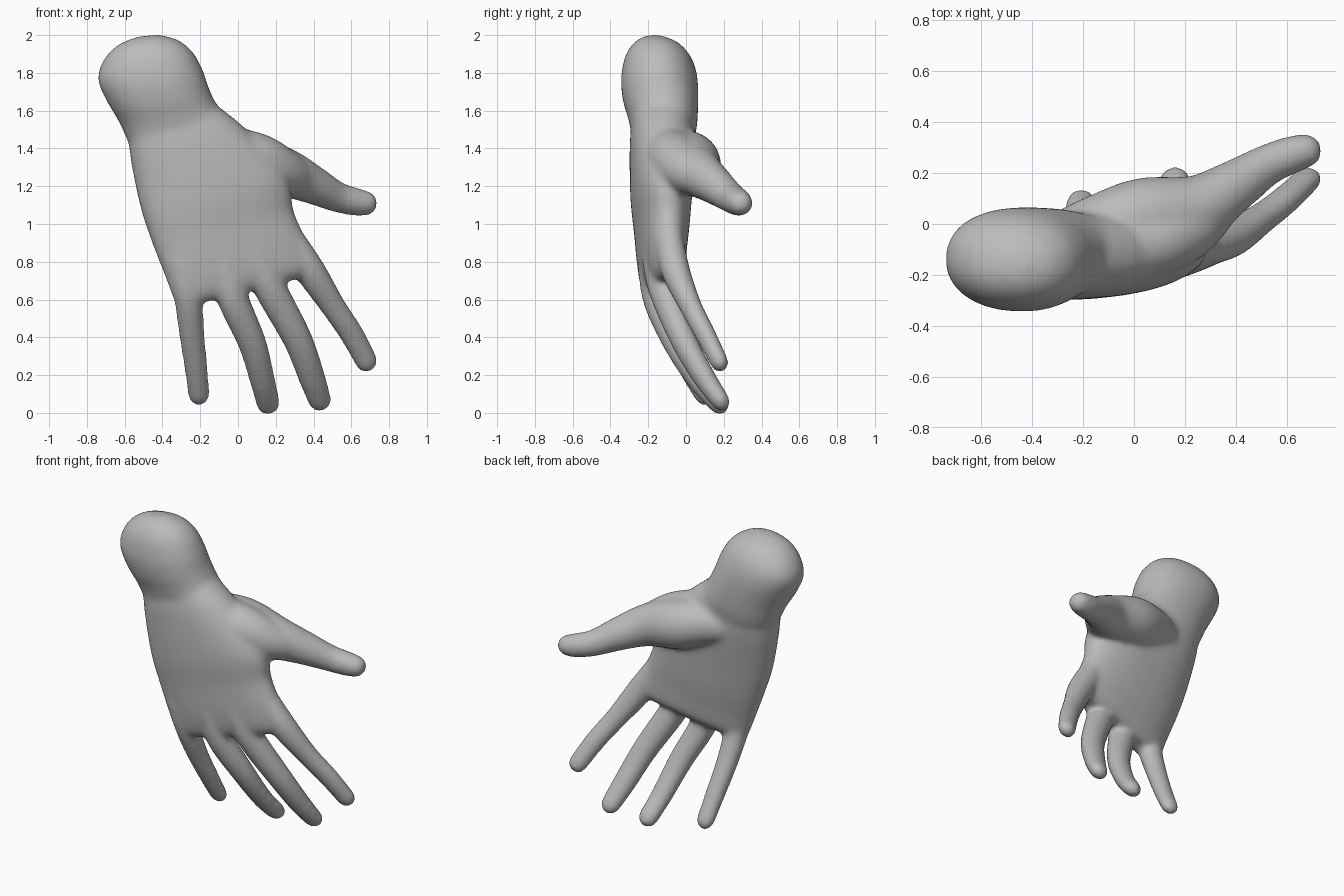
import bpy
import bmesh
import math
from mathutils import Vector

cube = bpy.data.objects.get("Cube")
if cube:
    bpy.data.objects.remove(cube, do_unlink=True)

SIDES = 32
STEPS = 6


def spline(points):
    """Catmull-Rom interpolation through tuples of numbers."""
    pts = [Vector(p) for p in points]
    out = []
    for i in range(len(pts) - 1):
        a, b, c, d = pts[max(i - 1, 0)], pts[i], pts[i + 1], pts[min(i + 2, len(pts) - 1)]
        for k in range(STEPS):
            t = k / STEPS
            out.append(b + (c - a) * (t / 2)
                       + (a * 2 - b * 5 + c * 4 - d) * (t * t / 2)
                       + (b * 3 - a - c * 3 + d) * (t ** 3 / 2))
    return out + [pts[-1]]


def power(value, exponent):
    return math.copysign(abs(value) ** exponent, value)


def loft(bm, rings, roundness):
    """Skin a closed body over rings of (centre, half side vector, half depth vector)."""
    loops = []
    for centre, side, depth in rings:
        loop = []
        for k in range(SIDES):
            a = math.tau * k / SIDES
            loop.append(bm.verts.new(centre + side * power(math.cos(a), roundness)
                                     + depth * power(math.sin(a), roundness)))
        loops.append(loop)
    for one, two in zip(loops, loops[1:]):
        for k in range(SIDES):
            j = (k + 1) % SIDES
            bm.faces.new((one[k], one[j], two[j], two[k]))
    bm.faces.new(list(reversed(loops[0])))
    bm.faces.new(loops[-1])


def slab(bm, stations, roundness):
    """Wide body: each station is left x, z, right x, z, left y, right y, half depth."""
    rows = []
    for lx, lz, rx, rz, ly, ry, d in spline(stations):
        left, right = Vector((lx, ly, lz)), Vector((rx, ry, rz))
        rows.append(((left + right) / 2, (right - left) / 2, d))
    rings = []
    for i, (centre, side, d) in enumerate(rows):
        along = rows[min(i + 1, len(rows) - 1)][0] - rows[max(i - 1, 0)][0]
        rings.append((centre, side, along.cross(side).normalized() * d))
    loft(bm, rings, roundness)


def digit(bm, stations, flatten=0.0):
    """Tapered finger with rounded ends, flatter towards the tip: stations are x, y, z, radius."""
    rows = [(Vector(s[:3]), s[3]) for s in spline(stations)]
    start, end = rows[0], rows[-1]
    back = (start[0] - rows[1][0]).normalized()
    ahead = (end[0] - rows[-2][0]).normalized()
    angles = [math.radians(a) for a in (25, 50, 75)]
    tail = [(start[0] + back * start[1] * math.sin(a), start[1] * math.cos(a)) for a in reversed(angles)]
    tip = [(end[0] + ahead * end[1] * math.sin(a), end[1] * math.cos(a)) for a in angles]
    rows = tail + rows + tip
    rings = []
    for i, (centre, r) in enumerate(rows):
        along = (rows[min(i + 1, len(rows) - 1)][0] - rows[max(i - 1, 0)][0]).normalized()
        side = along.cross(Vector((0, 1, 0))).normalized()
        rings.append((centre, side * r, along.cross(side) * r * (1 - flatten * i / len(rows))))
    loft(bm, rings, 1.0)


bm = bmesh.new()

# Rounded wrist stump
slab(bm, [(-.54, 1.99, -.42, 2.003, -.16, -.165, .04),
          (-.64, 1.945, -.32, 1.975, -.155, -.17, .115),
          (-.71, 1.87, -.24, 1.91, -.145, -.17, .17),
          (-.742, 1.77, -.185, 1.81, -.13, -.16, .2),
          (-.70, 1.66, -.15, 1.71, -.13, -.14, .202),
          (-.63, 1.54, -.11, 1.63, -.125, -.12, .187),
          (-.575, 1.42, -.06, 1.57, -.125, -.11, .172),
          (-.50, 1.30, -.02, 1.45, -.13, -.11, .14)], .92)

# Palm
slab(bm, [(-.58, 1.46, -.10, 1.62, -.135, -.11, .165),
          (-.565, 1.32, .05, 1.495, -.145, -.105, .172),
          (-.515, 1.08, .255, 1.26, -.165, -.095, .16),
          (-.455, .90, .295, 1.07, -.17, -.085, .14),
          (-.39, .73, .36, .92, -.175, -.08, .12),
          (-.345, .61, .41, .79, -.17, -.07, .098),
          (-.31, .56, .38, .73, -.16, -.065, .055)], .88)

# Little, ring, middle and index fingers
digit(bm, [(-.30, -.18, .80, .08), (-.265, -.16, .62, .076), (-.245, -.08, .42, .068),
           (-.22, .02, .22, .062), (-.207, .09, .093, .058)], .22)
digit(bm, [(-.08, -.175, .80, .085), (-.025, -.15, .60, .084), (.075, -.055, .37, .076),
           (.13, .065, .17, .068), (.16, .17, .048, .064)], .22)
digit(bm, [(.08, -.155, .86, .085), (.17, -.12, .66, .087), (.315, -.015, .39, .079),
           (.39, .095, .19, .072), (.433, .18, .066, .063)], .22)
digit(bm, [(.22, -.10, 1.0, .075), (.37, -.06, .77, .083), (.50, .022, .57, .068),
           (.60, .10, .42, .065), (.68, .175, .272, .061)], .22)

# Thumb with the fleshy mound at its root
digit(bm, [(-.26, -.06, 1.37, .12), (-.12, -.015, 1.36, .14), (.04, .025, 1.325, .157),
           (.24, .06, 1.275, .132), (.38, .14, 1.215, .106), (.52, .23, 1.145, .082),
           (.62, .272, 1.118, .075), (.672, .287, 1.11, .068)])

# Skin bridging the thumb and the edge of the palm
digit(bm, [(-.05, -.09, 1.37, .15), (.11, -.055, 1.335, .143),
           (.23, .0, 1.28, .125), (.33, .08, 1.24, .095)])

bmesh.ops.recalc_face_normals(bm, faces=bm.faces)
mesh = bpy.data.meshes.new("hand")
bm.to_mesh(mesh)
bm.free()
hand = bpy.data.objects.new("hand", mesh)
bpy.context.collection.objects.link(hand)

# Plain grey finish
grey = bpy.data.materials.new("plain grey")
grey.use_nodes = True
colour = (.5, .5, .5, 1)
grey.diffuse_color = colour
grey.node_tree.nodes["Principled BSDF"].inputs["Base Color"].default_value = colour
mesh.materials.append(grey)

# Fuse the overlapping parts into one soft skin
fuse = hand.modifiers.new("fuse", "REMESH")
fuse.mode = "VOXEL"
fuse.voxel_size = .014
fuse.use_smooth_shade = True
soften = hand.modifiers.new("soften", "SMOOTH")
soften.factor = .5
soften.iterations = 18
